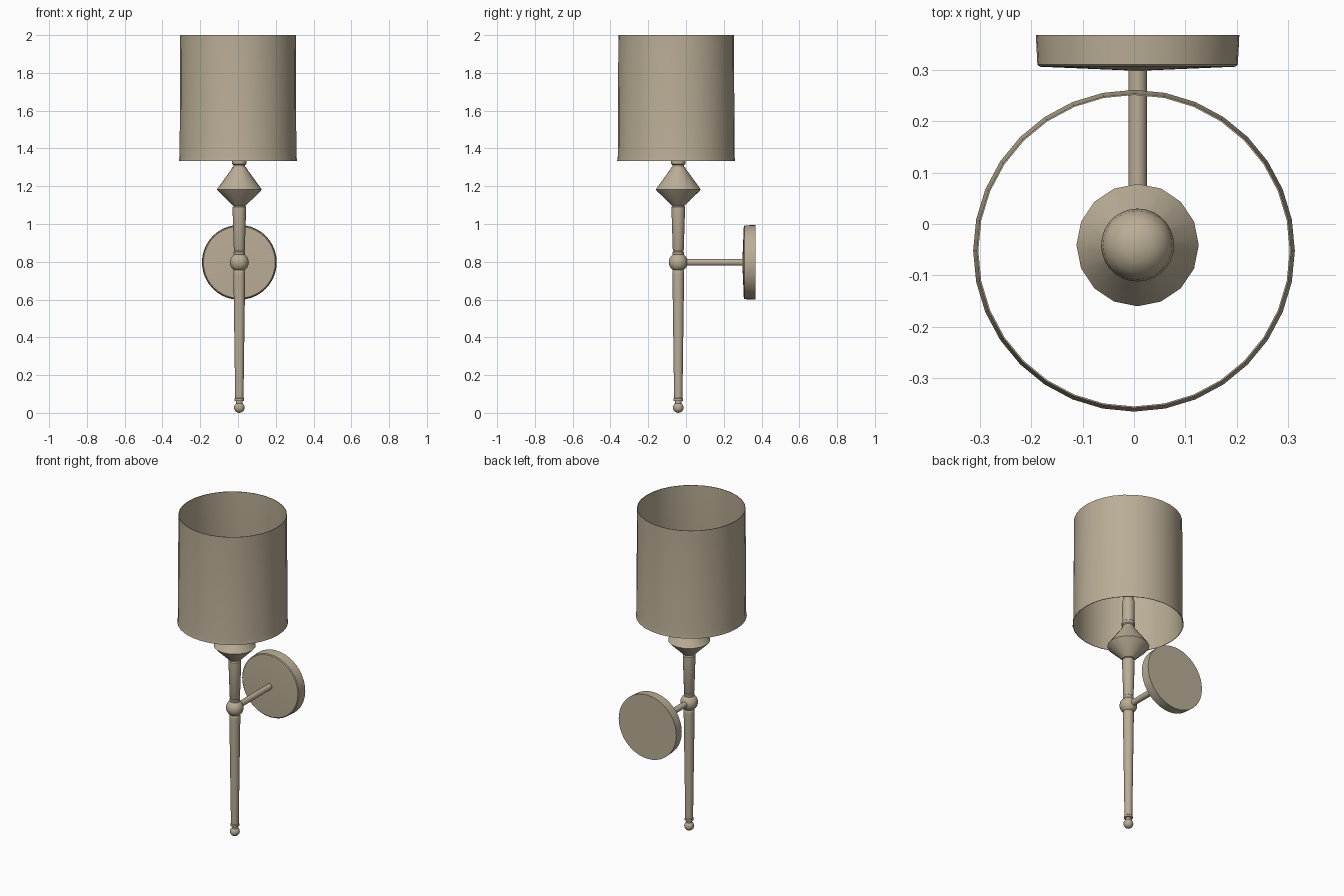
import bpy, bmesh, math
from mathutils import Matrix

if "Cube" in bpy.data.objects:
    bpy.data.objects.remove(bpy.data.objects["Cube"])

metal = bpy.data.materials.new("warm_grey_tan")
metal.diffuse_color = (0.49, 0.42, 0.305, 1)
metal.use_nodes = True
metal.node_tree.nodes["Principled BSDF"].inputs["Base Color"].default_value = metal.diffuse_color

X, Y = 0.007, -0.041      # stem axis
MOUNT_Z = 0.797           # height of ball joint and wall plate


def lathe(name, profile, sides, loc, tilt=0.0, closed=False, angle=35):
    """Revolve (radius, height) points about z; tilt turns the axis about x."""
    bm = bmesh.new()
    rings = []
    for r, z in profile:
        if r < 1e-5:
            rings.append([bm.verts.new((0, 0, z))])
        else:
            rings.append([bm.verts.new((r * math.cos(2 * math.pi * i / sides),
                                        r * math.sin(2 * math.pi * i / sides), z))
                          for i in range(sides)])
    pairs = list(zip(rings, rings[1:]))
    if closed:
        pairs.append((rings[-1], rings[0]))
    for a, b in pairs:
        for i in range(sides):
            j = (i + 1) % sides
            if len(a) == 1:
                bm.faces.new((a[0], b[j], b[i]))
            elif len(b) == 1:
                bm.faces.new((a[i], a[j], b[0]))
            else:
                bm.faces.new((a[i], a[j], b[j], b[i]))
    bmesh.ops.recalc_face_normals(bm, faces=bm.faces)
    bm.transform(Matrix.Rotation(tilt, 4, 'X'))
    me = bpy.data.meshes.new(name)
    bm.to_mesh(me)
    bm.free()
    ob = bpy.data.objects.new(name, me)
    ob.location = loc
    me.materials.append(metal)
    bpy.context.collection.objects.link(ob)
    bpy.ops.object.select_all(action='DESELECT')
    ob.select_set(True)
    bpy.context.view_layer.objects.active = ob
    bpy.ops.object.shade_smooth_by_angle(angle=math.radians(angle))
    return ob


def ball(r, zc, steps=10):
    return [(r * math.sin(math.pi * i / steps), zc - r * math.cos(math.pi * i / steps))
            for i in range(steps + 1)]


axis = (X, Y, 0)

# Thin drum shade with a slightly flared lower lip
lathe("lamp_shade", [(0.313, 1.333), (0.309, 1.36), (0.306, 2.0),
                     (0.303, 2.0), (0.306, 1.36), (0.310, 1.333)],
      32, (0, -0.052, 0), closed=True)

# Bottom finial: ball, neck and ring
lathe("bottom_finial", ball(0.028, 0.028), 20, axis)
lathe("finial_collar", [(0, 0.045), (0.017, 0.045), (0.017, 0.062), (0.025, 0.064),
                        (0.025, 0.076), (0.021, 0.08), (0, 0.08)], 20, axis)

# Tapered lower stem
lathe("lower_stem", [(0, 0.075), (0.022, 0.075), (0.031, 0.735), (0.031, 0.75),
                     (0.024, 0.765), (0, 0.765)], 20, axis)

# Ball joint
lathe("ball_joint", ball(0.05, MOUNT_Z, 14), 24, axis)

# Upper stem with collars
lathe("upper_stem", [(0, 0.83), (0.026, 0.83), (0.03, 0.842), (0.03, 0.852),
                     (0.026, 0.856), (0.029, 0.862), (0.036, 1.08), (0.036, 1.09),
                     (0.03, 1.096), (0.03, 1.11), (0, 1.11)], 20, axis)

# Faceted double-cone ornament
lathe("diamond_ornament", [(0, 1.098), (0.035, 1.098), (0.114, 1.176), (0.119, 1.183),
                           (0.114, 1.19), (0.045, 1.285), (0.035, 1.303), (0, 1.303)],
      16, axis)

# Candle socket rising into the shade
lathe("socket", [(0, 1.295), (0.031, 1.295), (0.031, 1.312), (0.038, 1.318),
                 (0.038, 1.334), (0.034, 1.338), (0.036, 1.47), (0.032, 1.48),
                 (0, 1.48)], 20, axis)

# Bulb
lathe("bulb", [(0, 1.475), (0.026, 1.475), (0.03, 1.51), (0.048, 1.55), (0.064, 1.585),
               (0.071, 1.62), (0.067, 1.65), (0.053, 1.675), (0.03, 1.69), (0, 1.695)],
      28, axis, angle=60)

# Arm reaching back to the wall (tilted so the axis points to +y)
back = -math.pi / 2
lathe("wall_arm", [(0, 0), (0.018, 0), (0.018, 0.35), (0, 0.35)], 16,
      (X, Y, MOUNT_Z), back)

# Round wall plate with shallow coned front
lathe("wall_plate", [(0, 0.298), (0.19, 0.306), (0.195, 0.31), (0.198, 0.368), (0, 0.368)],
      40, (X, 0, MOUNT_Z), back)
